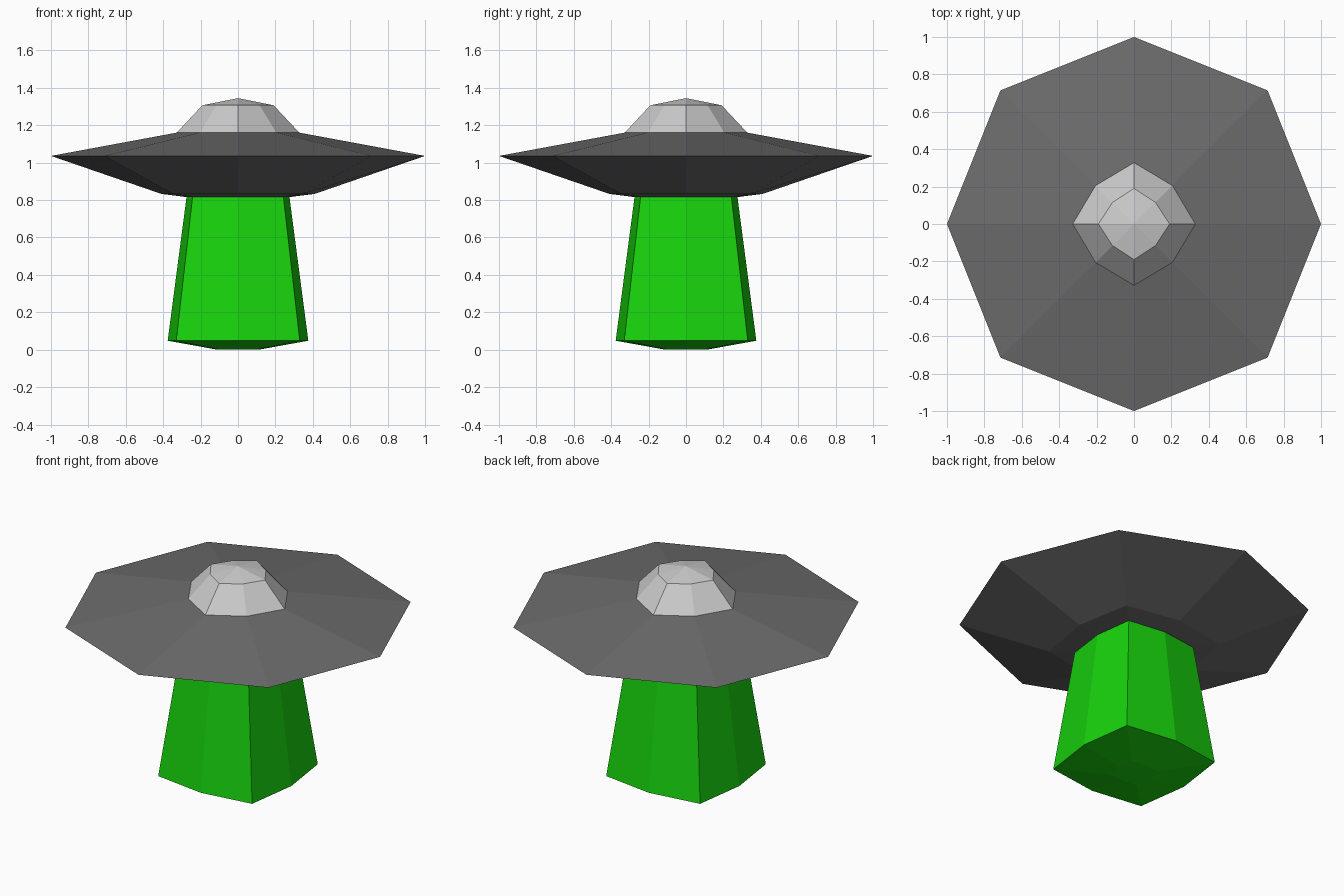
import bpy, bmesh
from math import cos, sin, pi

if "Cube" in bpy.data.objects:
    bpy.data.objects.remove(bpy.data.objects["Cube"])


def make_part(name, rings, color=None):
    """Loft eight-sided rings (axis radius, corner radius, z); radius 0 closes to a point."""
    bm = bmesh.new()
    loops = []
    for axis_r, corner_r, z in rings:
        loop = []
        for i in range(8):
            r = corner_r if i % 2 else axis_r
            loop.append(bm.verts.new((r * cos(i * pi / 4), r * sin(i * pi / 4), z)))
        loops.append(loop)
    for low, high in zip(loops, loops[1:]):
        for i in range(8):
            j = (i + 1) % 8
            bm.faces.new((low[i], low[j], high[j], high[i]))
    bm.faces.new(loops[0][::-1])
    bm.faces.new(loops[-1])
    bmesh.ops.remove_doubles(bm, verts=bm.verts, dist=1e-5)
    bmesh.ops.recalc_face_normals(bm, faces=bm.faces)
    mesh = bpy.data.meshes.new(name)
    bm.to_mesh(mesh)
    bm.free()
    obj = bpy.data.objects.new(name, mesh)
    bpy.context.collection.objects.link(obj)
    if color:
        mat = bpy.data.materials.new(name + "_colour")
        mat.diffuse_color = (*color, 1)
        mat.use_nodes = True
        mat.node_tree.nodes["Principled BSDF"].inputs["Base Color"].default_value = mat.diffuse_color
        mesh.materials.append(mat)
    return obj


# Green light beam with a shallow stepped underside
make_part("light_beam", [(0.11, 0.14, 0.0), (0.376, 0.467, 0.048), (0.274, 0.342, 0.825)],
          (0.009, 0.65, 0.004))

# Dark saucer hull
make_part("saucer_hull", [(0.285, 0.353, 0.817), (0.41, 0.49, 0.833),
                          (1.0, 1.01, 1.036), (0.33, 0.292, 1.16)],
          (0.15, 0.15, 0.15))

# Light cockpit dome with a low pointed roof
make_part("cockpit_dome", [(0.33, 0.292, 1.158), (0.19, 0.163, 1.307), (0, 0, 1.345)],
          (0.7, 0.7, 0.7))
